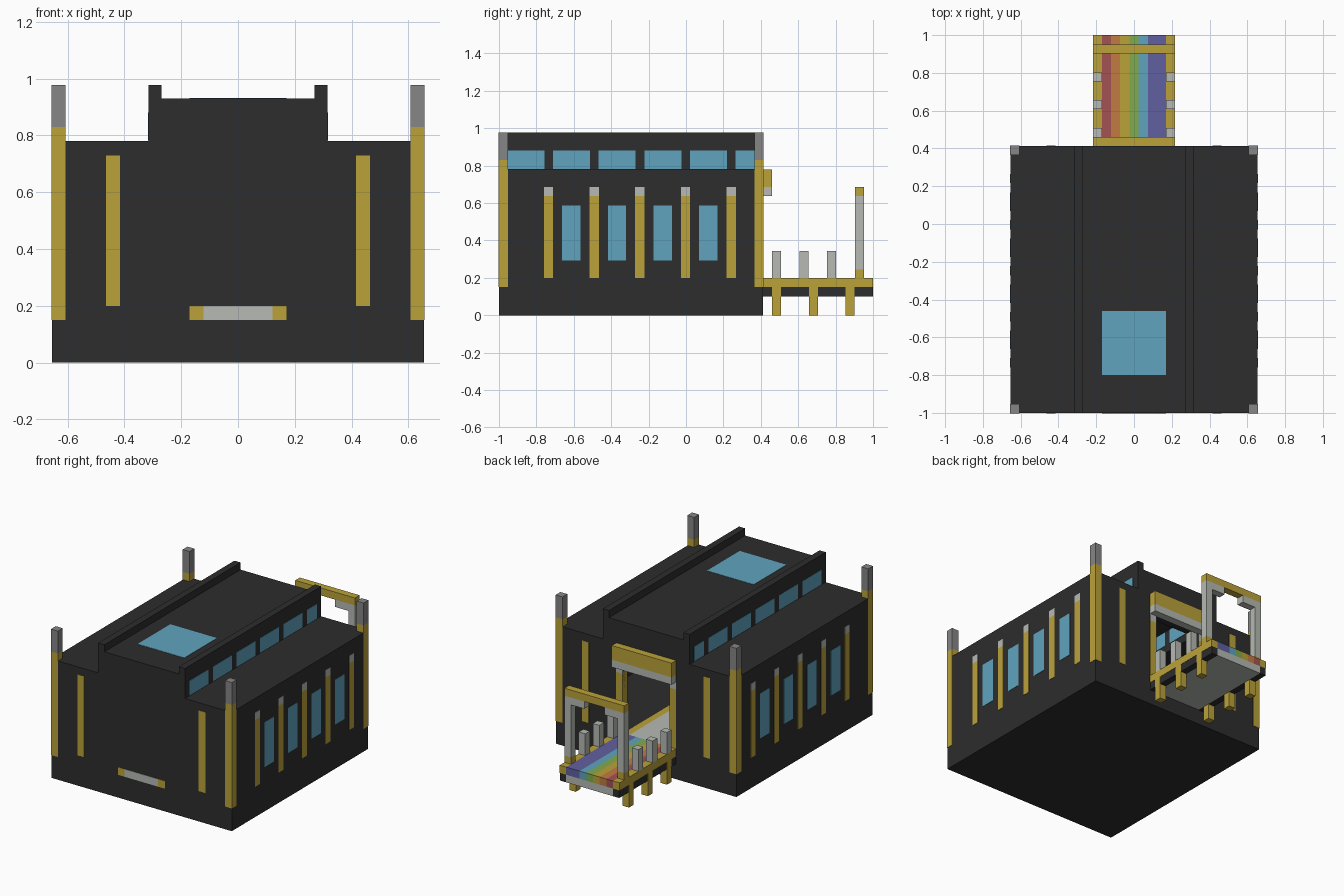
import bpy

if "Cube" in bpy.data.objects:
    bpy.data.objects.remove(bpy.data.objects["Cube"], do_unlink=True)


def material(name, code):
    def linear(v):
        return v / 12.92 if v <= 0.04045 else ((v + 0.055) / 1.055) ** 2.4
    rgb = [linear(int(code[i:i + 2], 16) / 255) for i in (0, 2, 4)]
    mat = bpy.data.materials.new(name)
    mat.use_nodes = True
    mat.diffuse_color = (*rgb, 1)
    mat.node_tree.nodes["Principled BSDF"].inputs["Base Color"].default_value = (*rgb, 1)
    return mat


DARK = material("charcoal", "2d2d2d")
GOLD = material("gold", "bba23a")
PALE = material("pale grey", "b6bab3")
GREY = material("mid grey", "868686")
BLUE = material("glass blue", "60a4bf")
RED = material("red", "a35254")
ORANGE = material("orange", "c17b42")
GREEN = material("green", "80ab4b")
PURPLE = material("purple", "6160a0")


def box(name, mat, x, y, z):
    """Axis aligned box from (low, high) ranges."""
    corners = [(a, b, c) for a in x for b in y for c in z]
    faces = [(0, 1, 3, 2), (4, 6, 7, 5), (0, 4, 5, 1),
             (2, 3, 7, 6), (0, 2, 6, 4), (1, 5, 7, 3)]
    mesh = bpy.data.meshes.new(name)
    mesh.from_pydata(corners, [], faces)
    mesh.materials.append(mat)
    obj = bpy.data.objects.new(name, mesh)
    bpy.context.collection.objects.link(obj)
    return obj


def pair(name, mat, x, y, z):
    """The same box on both sides of the centre line."""
    box(name + "_left", mat, x, y, z)
    box(name + "_right", mat, (-x[1], -x[0]), y, z)


W, FRONT, BACK = 0.655, -1.0, 0.413      # hall outline
T, E = 0.048, 0.002                      # wall thickness, inlay relief
INNER, RIDGE = 0.27, 0.315               # raised roof
EAVE, TOP, PARAPET = 0.78, 0.93, 0.977
DECK = 0.2
DOOR, RAIL = 0.17, 0.217

# Hall shell, hollow with a doorway at the back
FLOOR_TOP = DECK - 0.005
box("floor", DARK, (-W, W), (FRONT, BACK), (0, FLOOR_TOP))
pair("side_wall", DARK, (W - T, W), (FRONT, BACK), (FLOOR_TOP, EAVE))
box("front_wall", DARK, (T - W, W - T), (FRONT, FRONT + T), (FLOOR_TOP, EAVE))
pair("back_wall", DARK, (DOOR, W - T), (BACK - T, BACK), (FLOOR_TOP, EAVE))
box("door_header", DARK, (-DOOR, DOOR), (BACK - T, BACK), (0.64, EAVE))
pair("side_roof", DARK, (RIDGE, W - T), (FRONT + T, BACK - T), (EAVE - T, EAVE))
pair("clerestory_wall", DARK, (INNER, RIDGE), (FRONT, BACK), (EAVE - T, PARAPET))
box("centre_roof", DARK, (-INNER, INNER), (FRONT, BACK), (TOP - T, TOP))
for name, y in (("front_gable", FRONT), ("back_gable", BACK - T)):
    box(name, DARK, (-INNER, INNER), (y, y + T), (EAVE, TOP - T))
box("skylight", BLUE, (-DOOR, DOOR), (-0.8, -0.46), (TOP - T - E, TOP + E))

# Corner posts with grey caps
for end, y in (("front", (FRONT - E, FRONT + T)), ("back", (BACK - T, BACK + E))):
    pair(end + "_corner_post", GOLD, (W - T, W + E), y, (0.15, 0.83))
    pair(end + "_corner_cap", GREY, (W - T, W + E), y, (0.83, PARAPET))

# Stripes on the front and back walls
for end, y in (("front", (FRONT - E, FRONT + E)), ("back", (BACK - E, BACK + E))):
    pair(end + "_stripe", GOLD, (0.416, 0.464), y, (DECK, 0.73))

# Side wall pilasters and windows
STEP = 0.244
for i in range(5):
    y = -0.735 + i * STEP
    pair("side_stripe", GOLD, (W - E, W + E), (y - 0.025, y + 0.025), (DECK, 0.638))
    pair("side_stripe_cap", PALE, (W - E, W + E), (y - 0.025, y + 0.025), (0.638, 0.687))
    if i < 4:
        c = y + STEP / 2
        pair("side_window", BLUE, (W - T - E, W + E), (c - 0.049, c + 0.049), (0.292, 0.587))

# Clerestory windows
for i in range(6):
    y = -0.955 + i * STEP
    pair("clerestory_window", BLUE, (INNER - E, RIDGE + E),
         (y, min(y + 0.198, BACK - T)), (EAVE + E, 0.88))

# Path through the hall, its end showing at the front
path_y = (FRONT - E, BACK)
box("hall_path", PALE, (-0.122, 0.122), path_y, (0.15, DECK))
pair("hall_path_border", GOLD, (0.122, DOOR), path_y, (0.15, DECK))

# Doorway frame on the back wall
frame_y = (BACK - T - E, BACK + E)
pair("door_post", GOLD, (DOOR, RAIL), frame_y, (DECK, 0.59))
pair("door_post_cap", PALE, (DOOR, RAIL), frame_y, (0.59, 0.64))
hood_y = (BACK, BACK + T)
box("door_lintel", GOLD, (-RAIL, RAIL), hood_y, (0.687, EAVE))
box("door_lintel_base", PALE, (-RAIL, RAIL), hood_y, (0.638, 0.687))

# Bridge deck: coloured lanes on a pale slab
box("bridge_slab", PALE, (-DOOR, DOOR), (BACK, 1), (0.1, 0.15))
pair("bridge_edge", DARK, (DOOR, RAIL - E), (BACK, 1), (0.1, 0.15))
pair("bridge_rail", GOLD, (DOOR, RAIL), (BACK, 1), (0.15, DECK))
edges = [-DOOR, -0.122, -0.073, -0.024, 0.024, 0.073, DOOR]
lanes = [RED, ORANGE, GOLD, GREEN, BLUE, PURPLE]
for mat, x0, x1 in zip(lanes, edges, edges[1:]):
    box(mat.name.replace(" ", "_") + "_lane", mat, (x0, x1), (BACK, 1), (0.15, DECK))

# Bridge legs and bollards
for y in (0.46, 0.657, 0.853):
    pair("bridge_leg", GOLD, (DOOR, RAIL), (y, y + T), (0, 0.15))
for y in (0.461, 0.608, 0.755):
    pair("bollard", PALE, (DOOR, RAIL), (y, y + T), (DECK, 0.343))

# Gate at the far end of the bridge
gate_y = (0.903, 0.951)
pair("gate_foot", GOLD, (DOOR, RAIL), gate_y, (DECK, 0.245))
pair("gate_post", PALE, (DOOR, RAIL), gate_y, (0.245, 0.638))
box("gate_lintel", GOLD, (-RAIL, RAIL), gate_y, (0.638, 0.687))
pair("gate_bracket", PALE, (0.073, DOOR), gate_y, (0.59, 0.638))
